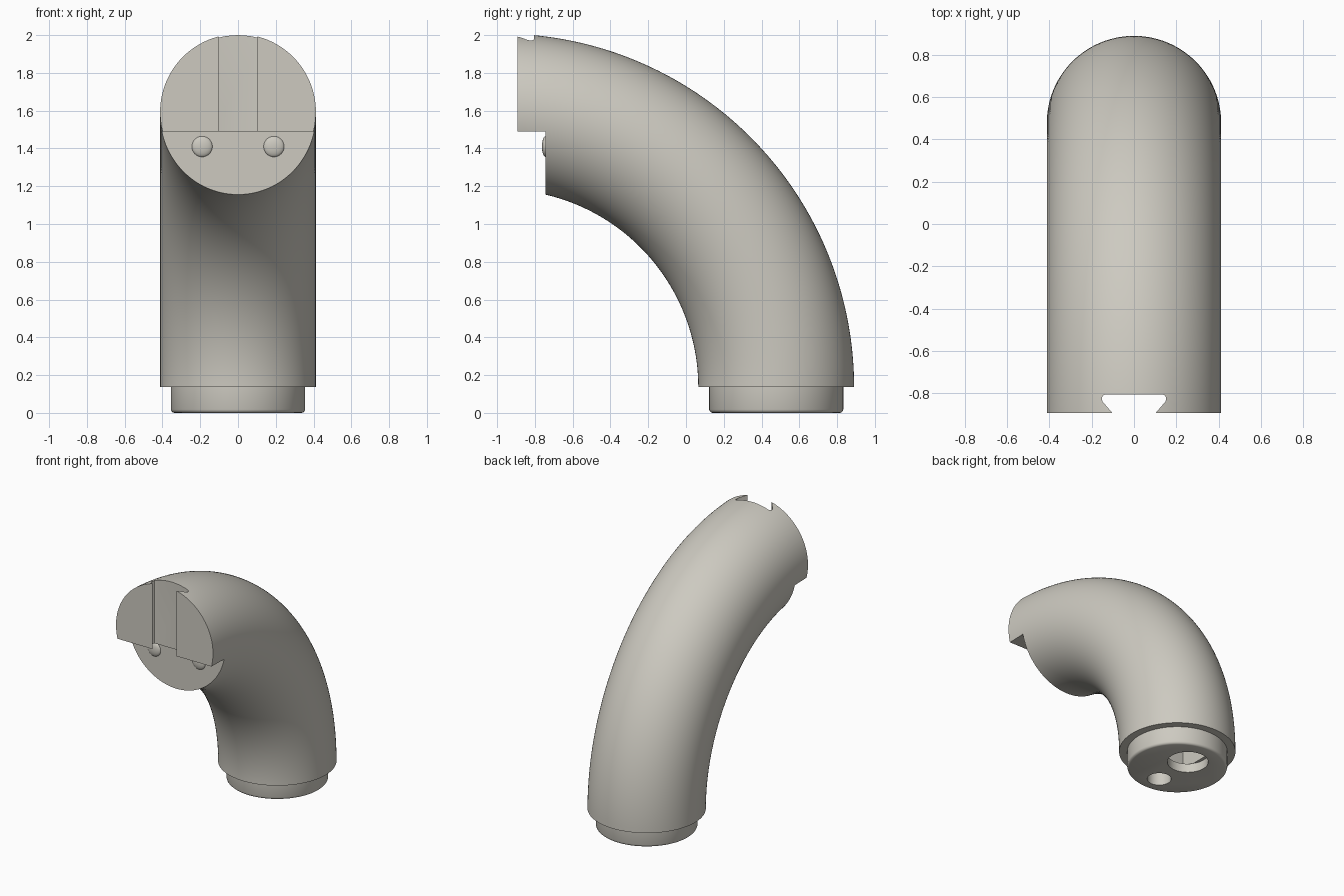
import bpy, bmesh, math
from mathutils import Vector

if "Cube" in bpy.data.objects:
    bpy.data.objects.remove(bpy.data.objects["Cube"])

ARC_Y, ARC_Z, ARC_R = -0.982, 0.136, 1.4595   # bend centre and radius
TUBE_R, BASE_Y = 0.4125, 0.4775

mat = bpy.data.materials.new("warm grey")
mat.diffuse_color = (0.61, 0.59, 0.53, 1)
mat.use_nodes = True
mat.node_tree.nodes["Principled BSDF"].inputs["Base Color"].default_value = mat.diffuse_color


def new_object(name, bm, helper=False):
    bmesh.ops.recalc_face_normals(bm, faces=bm.faces[:])
    mesh = bpy.data.meshes.new(name)
    bm.to_mesh(mesh)
    bm.free()
    obj = bpy.data.objects.new(name, mesh)
    bpy.context.collection.objects.link(obj)
    mesh.materials.append(mat)
    obj.hide_render = helper
    return obj


def box(name, lo, hi):
    bm = bmesh.new()
    bmesh.ops.create_cube(bm, size=1)
    for v in bm.verts:
        v.co = Vector([(a + b) / 2 + c * (b - a) for a, b, c in zip(lo, hi, v.co)])
    return new_object(name, bm, True)


def lathe(name, profile, y, sides=96, helper=False):
    """Closed vertical solid from (radius, z) pairs."""
    bm = bmesh.new()
    rings = [[bm.verts.new((r * math.cos(i * math.tau / sides),
                            y + r * math.sin(i * math.tau / sides), z))
              for i in range(sides)] for r, z in profile]
    skin(bm, rings)
    return new_object(name, bm, helper)


def skin(bm, rings):
    n = len(rings[0])
    for a, b in zip(rings, rings[1:]):
        for i in range(n):
            j = (i + 1) % n
            bm.faces.new((a[i], a[j], b[j], b[i]))
    bm.faces.new(rings[0])
    bm.faces.new(rings[-1])


def activate(obj):
    bpy.ops.object.select_all(action='DESELECT')
    obj.select_set(True)
    bpy.context.view_layer.objects.active = obj


def cut(obj, cutters):
    activate(obj)
    for c in cutters:
        m = obj.modifiers.new("cut", 'BOOLEAN')
        m.operation, m.solver, m.object = 'DIFFERENCE', 'EXACT', c
        bpy.ops.object.modifier_apply(modifier=m.name)
    for c in cutters:
        bpy.data.objects.remove(c)


def smooth(obj):
    activate(obj)
    bpy.ops.object.shade_smooth_by_angle(angle=math.radians(30))


# Curved tube: circle swept along the bend
bm = bmesh.new()
rings = []
for k in range(81):
    t = math.radians(96) * k / 80
    ring = []
    for i in range(112):
        a = math.tau * i / 112
        r = ARC_R + TUBE_R * math.cos(a)
        ring.append(bm.verts.new((TUBE_R * math.sin(a),
                                  ARC_Y + r * math.cos(t), ARC_Z + r * math.sin(t))))
    rings.append(ring)
skin(bm, rings)
tube = new_object("curved_tube", bm)

# Dovetail slot cutter with rounded inner corners
half = [(0.092, -0.906), (0.148, -0.841), (0.152, -0.83), (0.15, -0.817),
        (0.144, -0.809), (0.134, -0.806)]
outline = half + [(-x, y) for x, y in reversed(half)]
bm = bmesh.new()
skin(bm, [[bm.verts.new((x, y, z)) for x, y in outline] for z in (1.3, 2.3)])
slot = new_object("slot_cutter", bm, True)

# Trim the end flat, step the lower half back, then cut the slot
cut(tube, [box("end_cutter", (-1, -2, 0.5), (1, -0.893, 3)),
           box("step_cutter", (-1, -2.1, 0.4), (1, -0.745, 1.49)), slot])

# Collar at the foot, with a rounded lower edge
collar = lathe("foot_collar", [(0.338, 0), (0.346, 0.003), (0.352, 0.009),
                               (0.355, 0.018), (0.355, 0.137)], BASE_Y)


# Holes in the foot: round opening into a square pocket, plus a small bore
def foot_cutters(overlap):
    return [lathe("opening_cutter", [(0.145, -0.1), (0.145, 0.07)], 0.593, 64, True),
            box("pocket_cutter", (-0.12, 0.40, 0.069), (0.12, 0.74, 0.36)),
            lathe("bore_cutter", [(0.085, -0.1), (0.085, 0.3)], 0.278, 48, True)]


cut(collar, foot_cutters(0))
cut(tube, foot_cutters(0))
smooth(tube)
smooth(collar)

# Locating bumps on the stepped face
for side, label in ((-1, "left"), (1, "right")):
    bm = bmesh.new()
    bmesh.ops.create_uvsphere(bm, u_segments=32, v_segments=16, radius=0.055)
    for v in bm.verts:
        v.co = Vector((v.co.x + side * 0.19, v.co.y * 0.36 - 0.743, v.co.z + 1.41))
    smooth(new_object(label + "_bump", bm))
